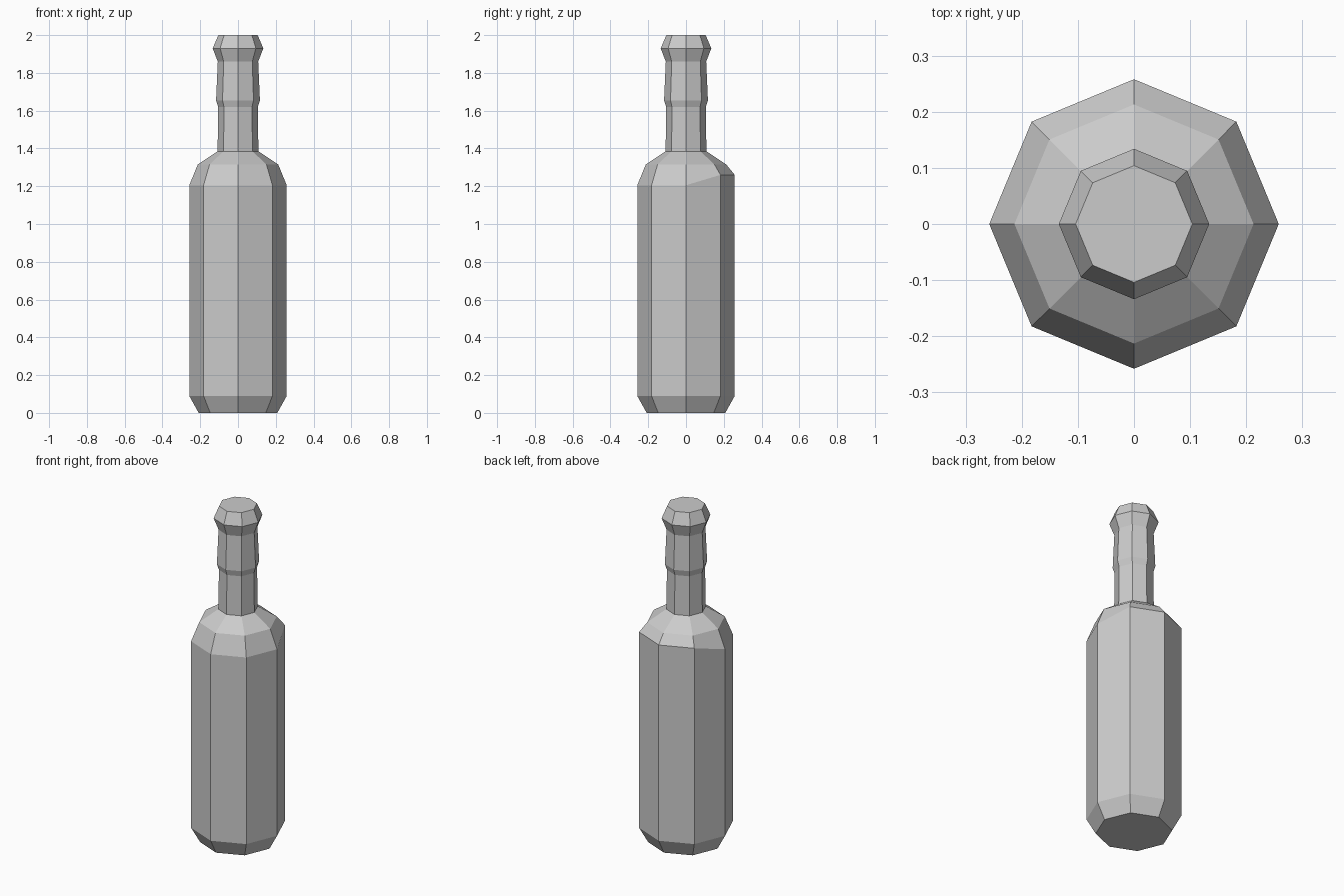
import bpy
import bmesh
from math import cos, sin, pi

cube = bpy.data.objects.get("Cube")
if cube:
    bpy.data.objects.remove(cube, do_unlink=True)

SIDES = 8
RAISED = (1, 2, 3)  # back corners where the shoulder starts higher

# Bottle outline: radius, height
PROFILE = [
    (0.208, 0.0), (0.258, 0.09),      # bevelled base
    (0.258, 1.205), (0.213, 1.315),   # body and shoulder
    (0.108, 1.385), (0.105, 1.62),    # lower neck
    (0.116, 1.655), (0.107, 1.86),    # upper neck
    (0.134, 1.93), (0.104, 2.0),      # lip
]
SHOULDER = 2

grey = bpy.data.materials.new("grey")
grey.use_nodes = True
colour = (0.6, 0.6, 0.6, 1)
grey.diffuse_color = colour
grey.node_tree.nodes["Principled BSDF"].inputs["Base Color"].default_value = colour

# Rings of corners around the axis
bm = bmesh.new()
rings = []
for level, (radius, height) in enumerate(PROFILE):
    ring = []
    for i in range(SIDES):
        a = 2 * pi * i / SIDES
        lift = 0.055 if level == SHOULDER and i in RAISED else 0
        ring.append(bm.verts.new((radius * cos(a), radius * sin(a), height + lift)))
    rings.append(ring)

# Walls between rings, then flat caps
for low, high in zip(rings, rings[1:]):
    for i in range(SIDES):
        j = (i + 1) % SIDES
        bm.faces.new((low[i], low[j], high[j], high[i]))
bm.faces.new(rings[0][::-1])
bm.faces.new(rings[-1])

mesh = bpy.data.meshes.new("bottle")
bm.to_mesh(mesh)
bm.free()
mesh.materials.append(grey)
bottle = bpy.data.objects.new("bottle", mesh)
bpy.context.scene.collection.objects.link(bottle)
